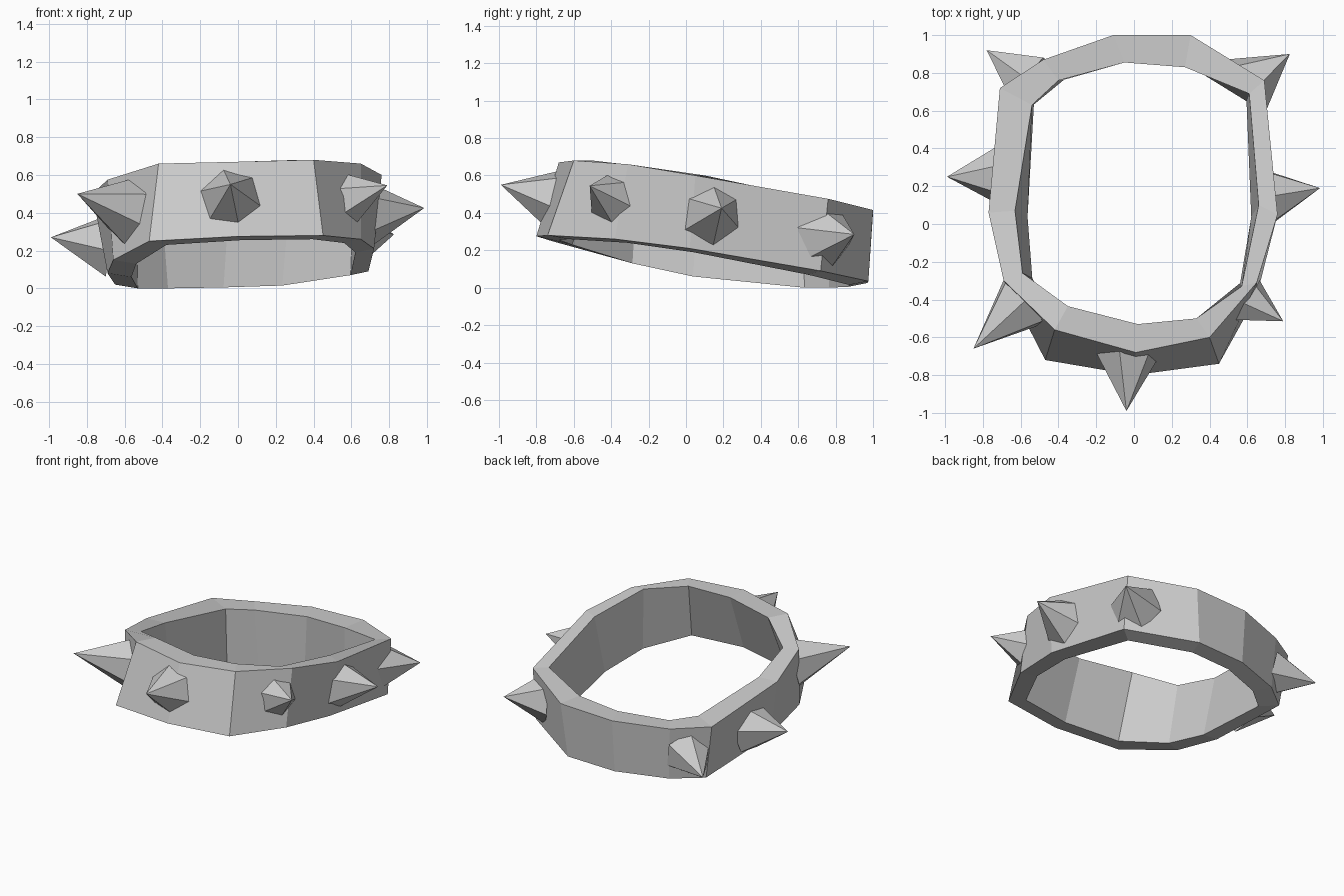
import bpy, bmesh, math
from mathutils import Vector, Matrix

if "Cube" in bpy.data.objects:
    bpy.data.objects.remove(bpy.data.objects["Cube"])

# outer outline of the tilted band: top rim and bottom rim, same order
TOP = [(-.11, 1, .40), (.30, 1, .415), (.69, .76, .475), (.76, .05, .60),
       (.65, -.31, .66), (.40, -.60, .68), (.01, -.68, .67), (-.42, -.56, .66),
       (-.69, -.30, .575), (-.77, .06, .50), (-.71, .72, .41), (-.48, .87, .39)]
BOTTOM = [(-.11, .97, .025), (.26, .975, .035), (.69, .72, .09), (.72, .02, .21),
          (.65, -.38, .26), (.45, -.74, .28), (0, -.80, .275), (-.47, -.72, .25),
          (-.66, -.35, .15), (-.69, .02, .08), (-.65, .70, .02), (-.46, .85, .02)]
# inner edge of the top rim, seen from above
OPENING = [(-.05, .855), (.27, .83), (.61, .69), (.66, .10), (.57, -.33), (.33, -.50),
           (.02, -.53), (-.35, -.435), (-.59, -.26), (-.63, .07), (-.54, .63), (-.40, .76)]


def finish(bm, name):
    bmesh.ops.recalc_face_normals(bm, faces=bm.faces)
    mesh = bpy.data.meshes.new(name)
    bm.to_mesh(mesh)
    bm.free()
    obj = bpy.data.objects.new(name, mesh)
    bpy.context.collection.objects.link(obj)
    return obj


# collar band
inner_top = [(x, y, p[2]) for (x, y), p in zip(OPENING, TOP)]
inner_bottom = [(.1 + (x - .1) * .84, .16 + (y - .16) * .875, z - .02) for x, y, z in BOTTOM]
bm = bmesh.new()
rings = [[bm.verts.new(p) for p in loop] for loop in (TOP, BOTTOM, inner_bottom, inner_top)]
n = len(TOP)
for r in range(4):
    a, b = rings[r], rings[(r + 1) % 4]
    for i in range(n):
        j = (i + 1) % n
        bm.faces.new((a[i], a[j], b[j], b[i]))
finish(bm, "collar_band")


def spike(name, base, tip, radius, turn):
    """Six-sided pyramid pointing from base to tip."""
    base, tip = Vector(base), Vector(tip)
    axis = tip - base
    rot = axis.to_track_quat('Z', 'Y').to_matrix().to_4x4()
    bm = bmesh.new()
    bmesh.ops.create_cone(bm, cap_ends=True, segments=6, radius1=radius, radius2=0,
                          depth=axis.length,
                          matrix=Matrix.Translation((base + tip) / 2) @ rot
                          @ Matrix.Rotation(math.radians(turn), 4, 'Z'))
    bmesh.ops.remove_doubles(bm, verts=bm.verts, dist=1e-4)
    finish(bm, name)


# spikes around the band
spike("spike_front", (-.035, -.67, .465), (-.04, -.99, .55), .185, 15)
spike("spike_front_left", (-.57, -.40, .41), (-.85, -.66, .50), .18, 0)
spike("spike_front_right", (.57, -.39, .475), (.79, -.515, .545), .15, 10)
spike("spike_left", (-.68, .26, .23), (-.99, .25, .27), .18, 20)
spike("spike_right", (.68, .14, .395), (.985, .19, .425), .18, 0)
spike("spike_back_left", (-.55, .755, .20), (-.78, .92, .14), .165, 0)
spike("spike_back_right", (.60, .735, .275), (.825, .90, .285), .175, 15)
